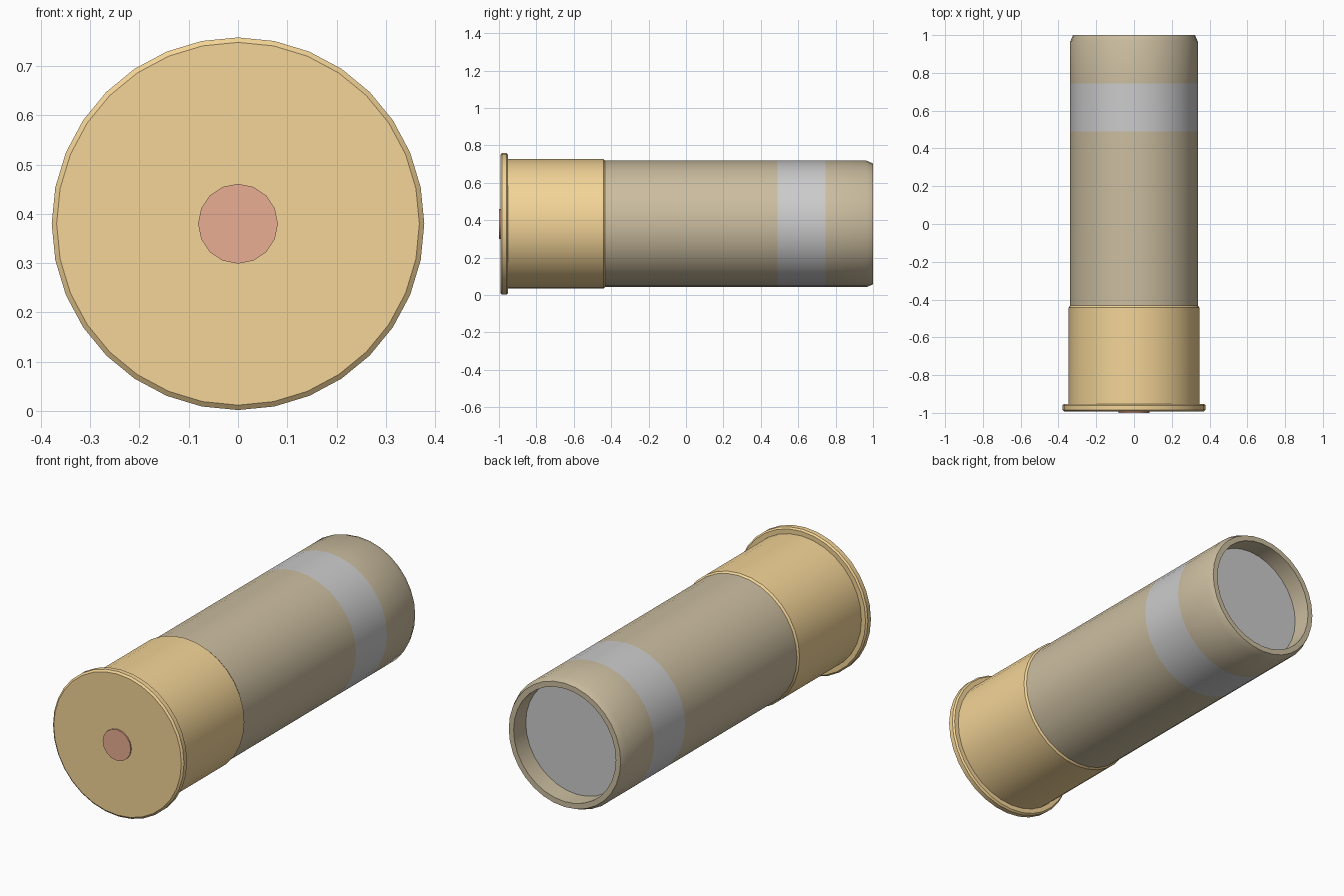
import bpy, bmesh
from math import sin, cos, pi, radians

if "Cube" in bpy.data.objects:
    bpy.data.objects.remove(bpy.data.objects["Cube"])

CZ = 0.38  # height of the shell axis


def material(name, rgb):
    m = bpy.data.materials.new(name)
    m.diffuse_color = (*rgb, 1)
    m.use_nodes = True
    m.node_tree.nodes["Principled BSDF"].inputs["Base Color"].default_value = m.diffuse_color
    return m


def lathe(name, profile, mats, sides=32, bands=()):
    """Revolve (y, radius) points about the long axis; radius 0 closes an end."""
    bm = bmesh.new()
    rings = []
    for y, r in profile:
        n = sides if r > 0 else 1
        rings.append([bm.verts.new((r * sin(2 * pi * i / sides), y,
                                    CZ + r * cos(2 * pi * i / sides)))
                      for i in range(n)])
    for k, (a, b) in enumerate(zip(rings, rings[1:])):
        for i in range(sides):
            j = (i + 1) % sides
            loop = [a[i % len(a)], a[j % len(a)], b[j % len(b)], b[i % len(b)]]
            f = bm.faces.new(list(dict.fromkeys(loop)))
            f.material_index = 1 if k in bands else 0
    bmesh.ops.recalc_face_normals(bm, faces=bm.faces)
    # merge the flat end fans into single faces
    bmesh.ops.dissolve_limit(bm, angle_limit=radians(0.5), verts=bm.verts,
                             edges=[e for v in bm.verts if len(v.link_edges) == sides
                                    for e in v.link_edges])
    me = bpy.data.meshes.new(name)
    bm.to_mesh(me)
    bm.free()
    for m in mats:
        me.materials.append(m)
    ob = bpy.data.objects.new(name, me)
    bpy.context.collection.objects.link(ob)
    bpy.ops.object.select_all(action='DESELECT')
    ob.select_set(True)
    bpy.context.view_layer.objects.active = ob
    bpy.ops.object.shade_smooth_by_angle(angle=radians(30))
    return ob


brass = material("brass", (0.9, 0.66, 0.31))
hull = material("hull", (0.60, 0.51, 0.35))
grey = material("band_grey", (0.8, 0.8, 0.8))
copper = material("copper", (0.82, 0.42, 0.29))

# Brass head with bevelled rim and rolled front edge
lathe("brass_head", [(-0.993, 0), (-0.993, 0.368), (-0.985, 0.378), (-0.96, 0.378),
                     (-0.952, 0.370), (-0.952, 0.346), (-0.442, 0.346),
                     (-0.432, 0.338), (-0.432, 0)], [brass])

# Primer disc in the base
lathe("primer", [(-1, 0), (-1, 0.081), (-0.98, 0.081), (-0.98, 0)], [copper], sides=16)

# Hull tube with the grey band, chamfered mouth and recessed opening
lathe("hull_tube", [(-0.45, 0.338), (0.49, 0.338), (0.745, 0.338), (0.965, 0.338),
                    (1, 0.323), (1, 0.295), (0.89, 0.295)], [hull, grey], bands=(1,))

# Grey closing disc inside the mouth
lathe("end_disc", [(0.88, 0), (0.88, 0.295), (0.90, 0.295), (0.90, 0)], [])
